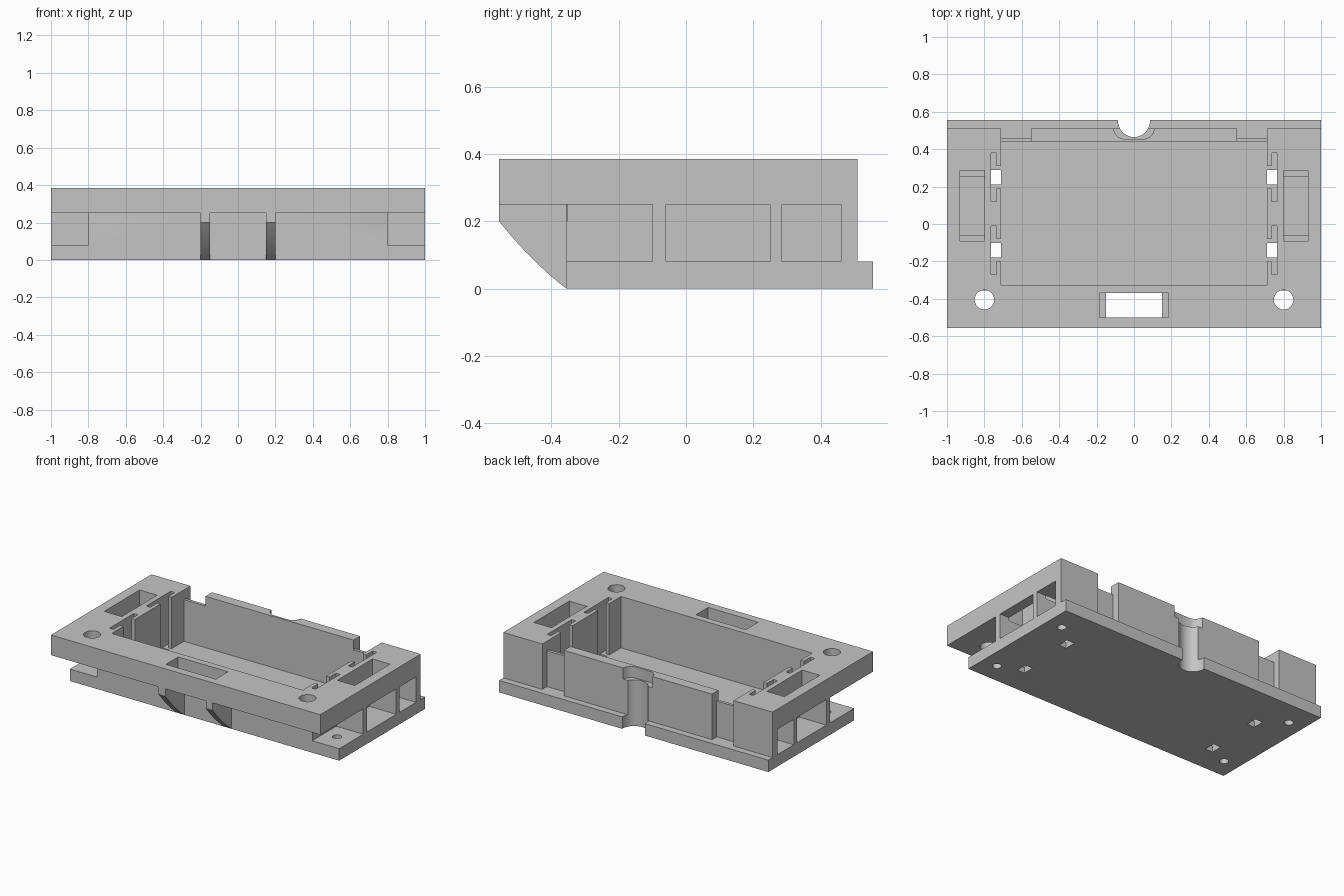
import bpy, bmesh, math
from mathutils import Vector

default = bpy.data.objects.get("Cube")
if default:
    bpy.data.objects.remove(default, do_unlink=True)

grey = bpy.data.materials.new("plain_grey")
grey.use_nodes = True
GREY = (0.56, 0.56, 0.56, 1)
grey.diffuse_color = GREY
grey.node_tree.nodes["Principled BSDF"].inputs["Base Color"].default_value = GREY


def prism(name, outline, shift):
    """Extrude a closed outline of 3D points along a shift vector."""
    bm = bmesh.new()
    face = bm.faces.new([bm.verts.new(p) for p in outline])
    moved = bmesh.ops.extrude_face_region(bm, geom=[face])["geom"]
    bmesh.ops.translate(bm, vec=Vector(shift),
                        verts=[v for v in moved if isinstance(v, bmesh.types.BMVert)])
    bmesh.ops.recalc_face_normals(bm, faces=bm.faces)
    mesh = bpy.data.meshes.new(name)
    bm.to_mesh(mesh)
    bm.free()
    mesh.materials.append(grey)
    obj = bpy.data.objects.new(name, mesh)
    bpy.context.collection.objects.link(obj)
    return obj


def side_profile(name, points, x0, x1):
    return prism(name, [(x0, y, z) for y, z in points], (x1 - x0, 0, 0))


def plan(name, points, z0, z1):
    return prism(name, [(x, y, z0) for x, y in points], (0, 0, z1 - z0))


def box(name, x0, x1, y0, y1, z0, z1):
    return plan(name, [(x0, y0), (x1, y0), (x1, y1), (x0, y1)], z0, z1)


def cylinder(name, x, y, r, z0, z1, n=48):
    ring = [(x + r * math.cos(math.tau * i / n), y + r * math.sin(math.tau * i / n))
            for i in range(n)]
    return plan(name, ring, z0, z1)


def combine(target, tool, operation="DIFFERENCE"):
    mod = target.modifiers.new("cut", "BOOLEAN")
    mod.operation = operation
    mod.solver = "EXACT"
    mod.object = tool
    bpy.context.view_layer.objects.active = target
    bpy.ops.object.modifier_apply(modifier=mod.name)
    bpy.data.objects.remove(tool, do_unlink=True)


FRONT, BACK, WALL = -0.555, 0.555, 0.51
FOOT, PLATE, DECK, TOP = -0.355, 0.08, 0.25, 0.385
OVER = TOP + 0.05

# Body: base plate, core and overhanging deck in one side profile
body = side_profile("tray_body", [
    (FOOT, 0), (BACK, 0), (BACK, PLATE), (WALL, PLATE), (WALL, TOP),
    (FRONT, TOP), (FRONT, DECK), (FOOT, DECK)], -1, 1)

# Curved brackets under the front overhang
a, c, b = Vector((FRONT, 0.2)), Vector((-0.46, 0.08)), Vector((FOOT, 0))
curve = [tuple(a * (1 - t) ** 2 + c * 2 * t * (1 - t) + b * t * t)
         for t in (i / 10 for i in range(11))]
for s in (-1, 1):
    points = [(FRONT, 0.3)] + curve + [(-0.34, 0), (-0.34, 0.3)]
    combine(body, side_profile("bracket", points, s * 0.15, s * 0.2), "UNION")

# Main cavity and the slot in the front of the deck
combine(body, box("cavity", -0.71, 0.71, -0.325, 0.44, 0.04, OVER))
combine(body, box("front_slot", -0.185, 0.185, -0.5, -0.37, DECK, OVER))

for s in (-1, 1):
    def cut(x0, x1, *rest):
        combine(body, box("cutter", *sorted((s * x0, s * x1)), *rest))

    # Side pockets; the front one is open to the front as well
    for y0, y1 in ((-0.4, -0.1), (-0.06, 0.25), (0.285, 0.46)):
        cut(0.8, 1.1, y0, y1, PLATE, DECK)
    cut(0.8, 0.93, -0.09, 0.285, DECK - 0.02, OVER)

    # Clip slots beside the cavity, with a hole through the base
    for y in (0.25, -0.14):
        cut(0.735, 0.765, y - 0.13, y + 0.13, 0.04, OVER)
        cut(0.68, 0.74, y - 0.06, y + 0.06, 0.04, OVER)
        cut(0.71, 0.765, y - 0.038, y + 0.038, -0.1, 0.1)

    # Thin, lower sections at the ends of the back wall
    cut(0.55, 0.71, 0.46, 0.53, PLATE, OVER)
    cut(0.55, 0.71, 0.42, 0.53, 0.32, OVER)

    # Deck holes and base screw holes
    combine(body, cylinder("deck_hole", s * 0.8, -0.405, 0.052, 0.2, OVER))
    for y in (-0.22, 0.385):
        combine(body, cylinder("screw_hole", s * 0.89, y, 0.028, -0.1, 0.12, 24))

# Cable notch in the back, widened near the top
combine(body, cylinder("cable_notch", 0, 0.55, 0.085, -0.1, OVER))
half = [(0.11, 0.54), (0.11, 0.51), (0.102, 0.485), (0.085, 0.465), (0.06, 0.455)]
outline = half + [(-x, y) for x, y in reversed(half)]
combine(body, plan("notch_relief", outline, 0.31, OVER))

# Smooth round surfaces, keep edges sharp
bpy.ops.object.select_all(action="DESELECT")
body.select_set(True)
bpy.context.view_layer.objects.active = body
bpy.ops.object.shade_smooth_by_angle(angle=math.radians(30))
